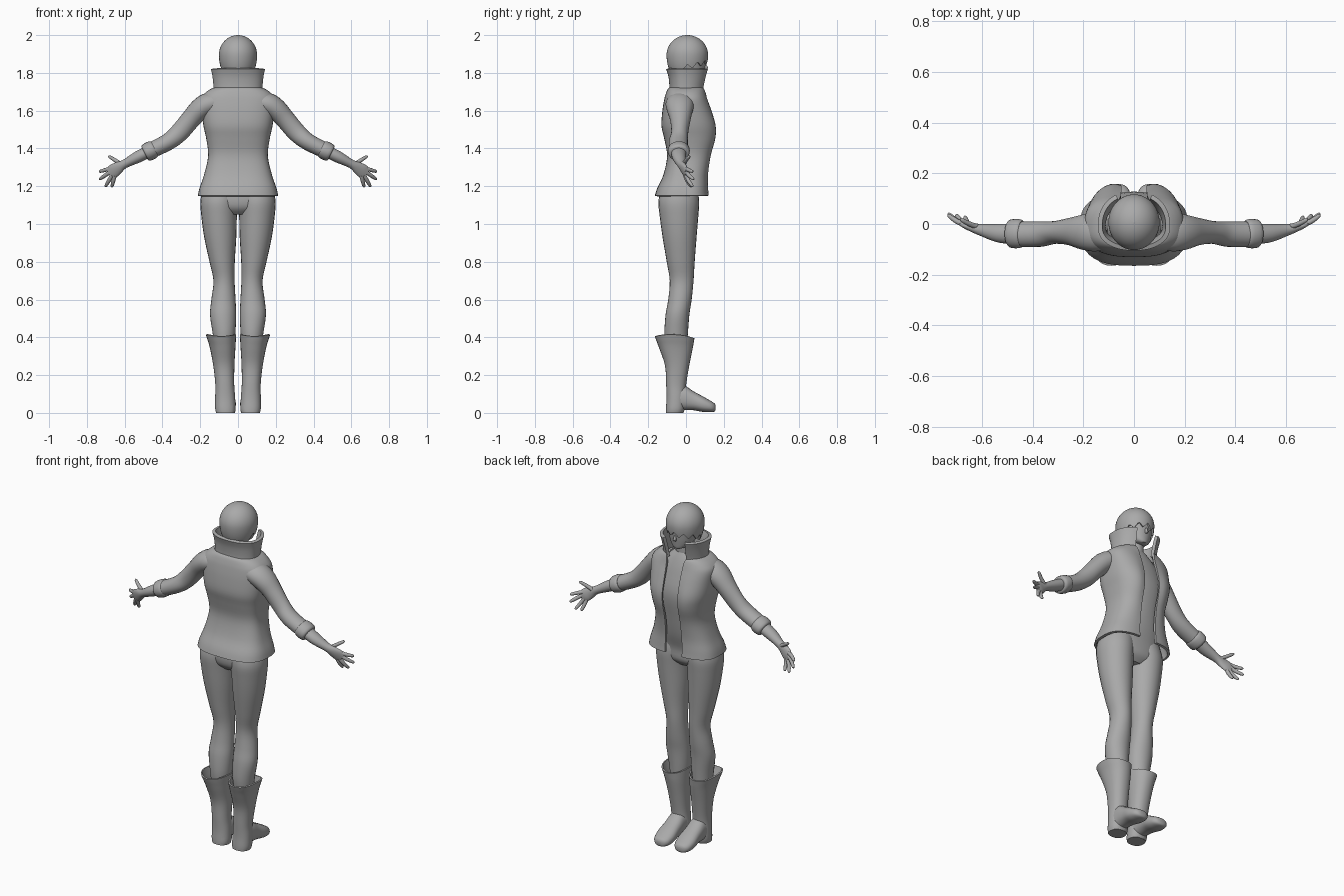
import bpy, bmesh, math
from mathutils import Vector

grey = bpy.data.materials.new("plain grey")
grey.diffuse_color = (0.4, 0.4, 0.4, 1)


def spline(rows, k=4):
    """Catmull-Rom interpolation of tuples."""
    out = []
    for i in range(len(rows) - 1):
        p1, p2 = rows[i], rows[i + 1]
        p0 = rows[i - 1] if i else p1
        p3 = rows[i + 2] if i + 2 < len(rows) else p2
        for s in range(k):
            t = s / k
            out.append(tuple(0.5 * (2 * b + (c - a) * t + (2 * a - 5 * b + 4 * c - d) * t * t
                             + (3 * b - a - 3 * c + d) * t ** 3)
                             for a, b, c, d in zip(p0, p1, p2, p3)))
    out.append(tuple(rows[-1]))
    return out


def power(v, p):
    return math.copysign(abs(v) ** p, v)


def build(name, grid, closed, caps=False, mirror=False, shell=0, angle=40):
    """Skin a grid of points (rows of equal length) into an object."""
    bm = bmesh.new()
    rows = [[bm.verts.new(p) for p in r] for r in grid]
    n = len(rows[0])
    for a, b in zip(rows, rows[1:]):
        for c in range(n if closed else n - 1):
            d = (c + 1) % n
            bm.faces.new((a[c], b[c], b[d], a[d]))
    if caps:
        bm.faces.new(rows[0])
        bm.faces.new(rows[-1])
        bmesh.ops.recalc_face_normals(bm, faces=bm.faces)
    me = bpy.data.meshes.new(name)
    bm.to_mesh(me)
    bm.free()
    me.materials.append(grey)
    ob = bpy.data.objects.new(name, me)
    bpy.context.collection.objects.link(ob)
    bpy.ops.object.select_all(action='DESELECT')
    ob.select_set(True)
    bpy.context.view_layer.objects.active = ob
    if shell:
        m = ob.modifiers.new("shell", 'SOLIDIFY')
        m.thickness, m.offset = shell, -1
        bpy.ops.object.modifier_apply(modifier=m.name)
    if mirror:
        ob.modifiers.new("mirror", 'MIRROR').use_mirror_merge = False
        bpy.ops.object.modifier_apply(modifier="mirror")
    bpy.ops.object.shade_smooth_by_angle(angle=math.radians(angle))
    return ob


def tube(name, path, axis=None, ref=(0, 1, 0), p=1.0, n=24, k=4, mirror=False):
    """Loft of (x, y, z, radius_a, radius_b); radius_b lies along ref."""
    pts = spline(path, k)
    grid = []
    for i, (x, y, z, ra, rb) in enumerate(pts):
        if axis:
            t = Vector(axis)
        else:
            a, b = pts[max(i - 1, 0)], pts[min(i + 1, len(pts) - 1)]
            t = (Vector(b[:3]) - Vector(a[:3])).normalized()
        v = Vector(ref)
        v = (v - t * v.dot(t)).normalized()
        u = t.cross(v)
        ring = []
        for j in range(n):
            w = 2 * math.pi * j / n
            ring.append(Vector((x, y, z)) + u * ra * power(math.cos(w), p)
                        + v * rb * power(math.sin(w), p))
        grid.append(ring)
    return build(name, grid, True, caps=True, mirror=mirror)


def wrap(name, rows, p, shell, n=48):
    """Open-fronted shell: rows of (z, half width, back y, front y, half gap, centre dip)."""
    grid = []
    for z, rx, yb, yf, gap, dip in spline(rows):
        t0 = math.asin((gap / rx) ** (1 / p))
        ring = []
        for j in range(n + 1):
            w = t0 + (2 * math.pi - 2 * t0) * j / n
            x, c = rx * power(math.sin(w), p), power(math.cos(w), p)
            y = -0.01 + c * ((yf + 0.01) if c > 0 else (-0.01 - yb))
            if c > 0:
                y -= dip * math.exp(-(x / 0.055) ** 2)
            ring.append((x, y, z))
        grid.append(ring)
    return build(name, grid, False, shell=shell)


UP = (0, 0, 1)

# Inner body under the jacket, and neck
tube("shirt_body", [(0, -.035, 1.05, .08, .06), (0, -.036, 1.09, .17, .095), (0, -.036, 1.16, .19, .1),
                    (0, -.01, 1.25, .16, .1), (0, .015, 1.36, .135, .095), (0, .02, 1.5, .15, .108),
                    (0, 0, 1.62, .15, .1), (0, 0, 1.69, .1, .075), (0, 0, 1.73, .055, .055)], axis=UP, p=.9, n=32)
tube("neck", [(0, 0, 1.68, .055, .055), (0, .005, 1.76, .047, .05), (0, .005, 1.84, .047, .05)], axis=UP, k=2)

# Open jacket and stand-up collar
wrap("jacket", [(1.15, .213, -.165, .125, .055, .01), (1.19, .204, -.152, .122, .055, .01),
                (1.26, .18, -.12, .122, .052, .01), (1.36, .158, -.1, .14, .05, .02),
                (1.45, .168, -.115, .167, .05, .035), (1.52, .183, -.13, .168, .05, .035),
                (1.6, .192, -.125, .142, .05, .02), (1.66, .195, -.115, .118, .052, .01),
                (1.69, .178, -.107, .107, .055, 0), (1.712, .15, -.098, .1, .06, 0),
                (1.722, .125, -.088, .095, .065, 0)], .72, .014)
wrap("collar", [(1.7, .13, -.09, .1, .062, 0), (1.73, .13, -.088, .105, .065, 0),
                (1.78, .135, -.093, .118, .068, 0), (1.82, .143, -.105, .13, .072, 0)], .9, .018)

# Sleeves, cuffs, forearms
tube("sleeve", [(.1, -.03, 1.645, .05, .07), (.155, -.032, 1.635, .06, .076), (.2, -.032, 1.608, .058, .07),
                (.25, -.03, 1.555, .052, .055), (.31, -.033, 1.485, .05, .045), (.37, -.04, 1.435, .045, .05),
                (.47, -.04, 1.385, .042, .05)], mirror=True)
tube("cuff", [(.44, -.038, 1.4, .041, .05), (.448, -.038, 1.396, .047, .056), (.468, -.038, 1.386, .049, .058),
              (.488, -.038, 1.376, .046, .055), (.494, -.038, 1.373, .038, .046)], k=2, mirror=True)
tube("forearm_and_palm", [(.46, -.038, 1.39, .032, .04), (.53, -.037, 1.355, .031, .037),
                          (.6, -.024, 1.318, .023, .024), (.635, -.014, 1.297, .032, .018),
                          (.663, -.003, 1.278, .036, .014), (.682, .003, 1.267, .027, .009)], mirror=True)

# Fingers: base and tip
fingers = [("index_finger", (.675, .0, 1.294), (.735, .037, 1.277)),
           ("middle_finger", (.678, .002, 1.275), (.734, .042, 1.236)),
           ("ring_finger", (.667, .0, 1.258), (.702, .037, 1.198)),
           ("little_finger", (.653, -.003, 1.255), (.668, .03, 1.196)),
           ("thumb", (.61, -.012, 1.312), (.686, .02, 1.36))]
for name, a, b in fingers:
    a, b = Vector(a), Vector(b)
    path = []
    for t, r in ((0, .011), (.35, .0105), (.7, .0095), (.93, .0075), (1, .003)):
        q = a.lerp(b, t)
        q.y -= .018 * t * (1 - t)
        path.append((*q, r, r))
    tube(name, path, n=12, k=2, mirror=True)

# Trouser legs
tube("trouser_leg", [(.09, -.036, 1.19, .095, .095), (.1, -.038, 1.12, .099, .108), (.1, -.037, 1.04, .094, .102),
                     (.094, -.034, .93, .085, .09), (.084, -.028, .8, .067, .074), (.074, -.023, .7, .056, .063),
                     (.077, -.032, .6, .064, .062), (.079, -.045, .52, .069, .063),
                     (.074, -.052, .42, .06, .062), (.074, -.05, .34, .05, .055)],
     axis=UP, mirror=True)

# Boots: open shaft with a flared rim, then heel and foot
rim = [(0, .066, -.06, .05, .046), (.025, .067, -.056, .054, .05), (.08, .068, -.053, .053, .05),
       (.15, .07, -.052, .05, .053), (.25, .075, -.047, .056, .064), (.34, .081, -.053, .067, .088),
       (.385, .087, -.058, .076, .1), (.405, .09, -.06, .08, .105)]
grid = []
for z, x, y, rx, ry in spline(rim):
    lift = max(0, z - .34) / .065 * .014
    grid.append([(x + rx * power(math.sin(w), .9), y + ry * power(math.cos(w), .9),
                  z + lift * (math.sin(w) ** 2 - .35 * (1 + math.cos(w))))
                 for w in (2 * math.pi * j / 28 for j in range(28))])
build("boot_shaft", grid, True, mirror=True, shell=.008)
tube("boot_heel", [(.066, -.06, 0, .048, .044), (.066, -.058, .02, .052, .047), (.067, -.055, .06, .05, .046)],
     axis=UP, p=.8, k=2, mirror=True)
tube("boot_foot", [(.067, -.095, .06, .03, .045), (.067, -.06, .075, .048, .065), (.067, -.01, .08, .05, .065),
                   (.067, .04, .064, .052, .05), (.067, .09, .046, .056, .041), (.067, .13, .034, .049, .03),
                   (.067, .15, .029, .034, .022), (.067, .157, .027, .016, .012)],
     axis=(0, 1, 0), ref=UP, p=.85, mirror=True)

# Face with chin
tube("face", [(0, .075, 1.765, .016, .014), (0, .058, 1.775, .04, .036), (0, .033, 1.8, .066, .065),
              (0, .018, 1.84, .082, .085), (0, .01, 1.89, .09, .095), (0, .005, 1.94, .075, .08),
              (0, .005, 1.975, .04, .045)], axis=UP, n=32)
tube("nose", [(0, .1, 1.847, .006, .006), (0, .106, 1.825, .009, .012), (0, .1, 1.816, .007, .006)],
     axis=UP, n=10, k=2)

# Hair cap with a jagged fringe over the face
cols, steps = 64, 18
grid = []
for s in range(steps + 1):
    ring = []
    for j in range(cols):
        w = 2 * math.pi * j / cols
        front = math.cos(w)
        tooth = abs((j / 5.3) % 1 - .5) * 2
        low = 1.795 if front < -.25 else 1.815 + .028 * max(0, front) + .03 * tooth
        a = .02 + (math.acos(max(-1, (low - 1.895) / .16)) - .02) * s / steps
        c = math.cos(a)
        ring.append((.101 * math.sin(a) * math.sin(w), .007 + .11 * math.sin(a) * math.cos(w),
                     1.895 + c * (.105 if c > 0 else .16)))
    grid.append(ring[::-1])
build("hair", [r[::-1] for r in grid[::-1]], True, shell=.012)
crown = [(0, .007, 1.99, .02, .02), (0, .007, 1.997, .012, .012), (0, .007, 2.0, .004, .004)]
tube("hair_crown", crown, axis=UP, n=24, k=2)
